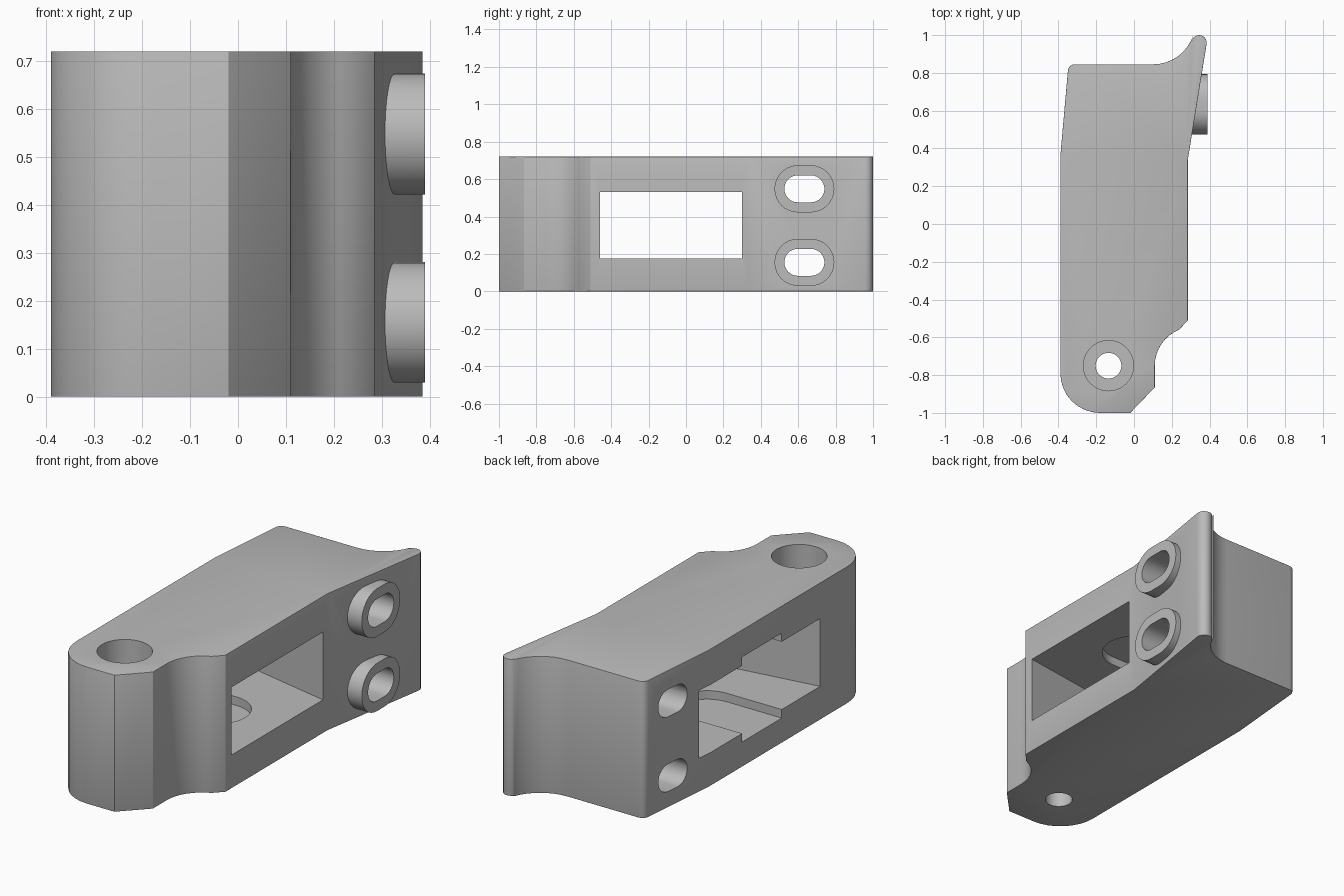
import bpy, bmesh
from math import sin, cos, radians

cube = bpy.data.objects.get("Cube")
if cube:
    bpy.data.objects.remove(cube, do_unlink=True)

grey = bpy.data.materials.new("plain_grey")
grey.use_nodes = True
colour = (0.5, 0.5, 0.5, 1)
grey.diffuse_color = colour
grey.node_tree.nodes["Principled BSDF"].inputs["Base Color"].default_value = colour


def arc(cx, cy, r, a0, a1, n=8):
    steps = [radians(a0 + (a1 - a0) * i / n) for i in range(n + 1)]
    return [(cx + r * cos(a), cy + r * sin(a)) for a in steps]


def stadium(cy, cz, half_length, r):
    d = half_length - r
    return arc(cy + d, cz, r, -90, 90, 16) + arc(cy - d, cz, r, 90, 270, 16)


def prism(name, outline, lo, hi, axis="z"):
    """Extrude an outline along z (outline in x, y) or x (outline in y, z)."""
    place = (lambda p, h: (p[0], p[1], h)) if axis == "z" else (lambda p, h: (h, p[0], p[1]))
    bm = bmesh.new()
    bottom = [bm.verts.new(place(p, lo)) for p in outline]
    top = [bm.verts.new(place(p, hi)) for p in outline]
    bm.faces.new(bottom)
    bm.faces.new(top)
    n = len(outline)
    for i in range(n):
        j = (i + 1) % n
        bm.faces.new((bottom[i], bottom[j], top[j], top[i]))
    bmesh.ops.recalc_face_normals(bm, faces=bm.faces)
    mesh = bpy.data.meshes.new(name)
    bm.to_mesh(mesh)
    bm.free()
    mesh.materials.append(grey)
    obj = bpy.data.objects.new(name, mesh)
    bpy.context.collection.objects.link(obj)
    return obj


def apply_modifiers(obj):
    bpy.context.view_layer.objects.active = obj
    for mod in list(obj.modifiers):
        bpy.ops.object.modifier_apply(modifier=mod.name)


def combine(obj, tool, operation):
    mod = obj.modifiers.new("combine", "BOOLEAN")
    mod.operation, mod.object, mod.solver = operation, tool, "EXACT"
    apply_modifiers(obj)
    bpy.data.objects.remove(tool, do_unlink=True)


HEIGHT = 0.72

# Housing: curved plan outline with softened outer edges
outline = [(-0.39, 0.36), (-0.39, -0.79)]
outline += arc(-0.18, -0.79, 0.21, 180, 270)[1:]
outline += [(-0.02, -1.0), (0.11, -0.865)]
outline += arc(0.315, -0.75, 0.205, 180, 112)
outline += [(0.285, -0.51), (0.285, 0.34)]
outline += arc(0.345, 0.96, 0.04, -8, 160)
outline += arc(0.1, 1.07, 0.225, -20, -90)
outline += arc(-0.315, 0.81, 0.035, 90, 175, 4)
housing = prism("housing", outline, 0, HEIGHT)
bevel = housing.modifiers.new("soft_edges", "BEVEL")
bevel.width, bevel.segments = 0.018, 3
bevel.limit_method, bevel.angle_limit = "ANGLE", radians(32)
apply_modifiers(housing)

# Tapered window passing from side to side
window = [(-0.5, 0.463), (-0.5, -0.576), (0.4, -0.443), (0.4, 0.276)]
combine(housing, prism("window_cutter", window, 0.175, 0.532), "DIFFERENCE")

# Round-ended groove in the window's floor and ceiling
groove = arc(-0.07, -0.075, 0.165, -90, 90, 24) + [(-0.5, 0.09), (-0.5, -0.24)]
combine(housing, prism("groove_cutter", groove, 0.13, 0.577), "DIFFERENCE")

# Stepped pivot hole
for radius, floor in ((0.133, 0.2), (0.068, -0.1)):
    circle = arc(-0.135, -0.75, radius, 0, 360, 40)[:-1]
    combine(housing, prism("pivot_cutter", circle, floor, HEIGHT + 0.1), "DIFFERENCE")

# Two raised collars with slots through the housing
for z in (0.155, 0.548):
    collar = stadium(0.633, z, 0.16, 0.126)
    combine(housing, prism("collar", collar, 0.2, 0.39, "x"), "UNION")
    slot = stadium(0.633, z, 0.107, 0.072)
    combine(housing, prism("slot_cutter", slot, -0.6, 0.6, "x"), "DIFFERENCE")

bpy.ops.object.select_all(action="DESELECT")
housing.select_set(True)
bpy.context.view_layer.objects.active = housing
bpy.ops.object.shade_smooth_by_angle(angle=radians(30))
